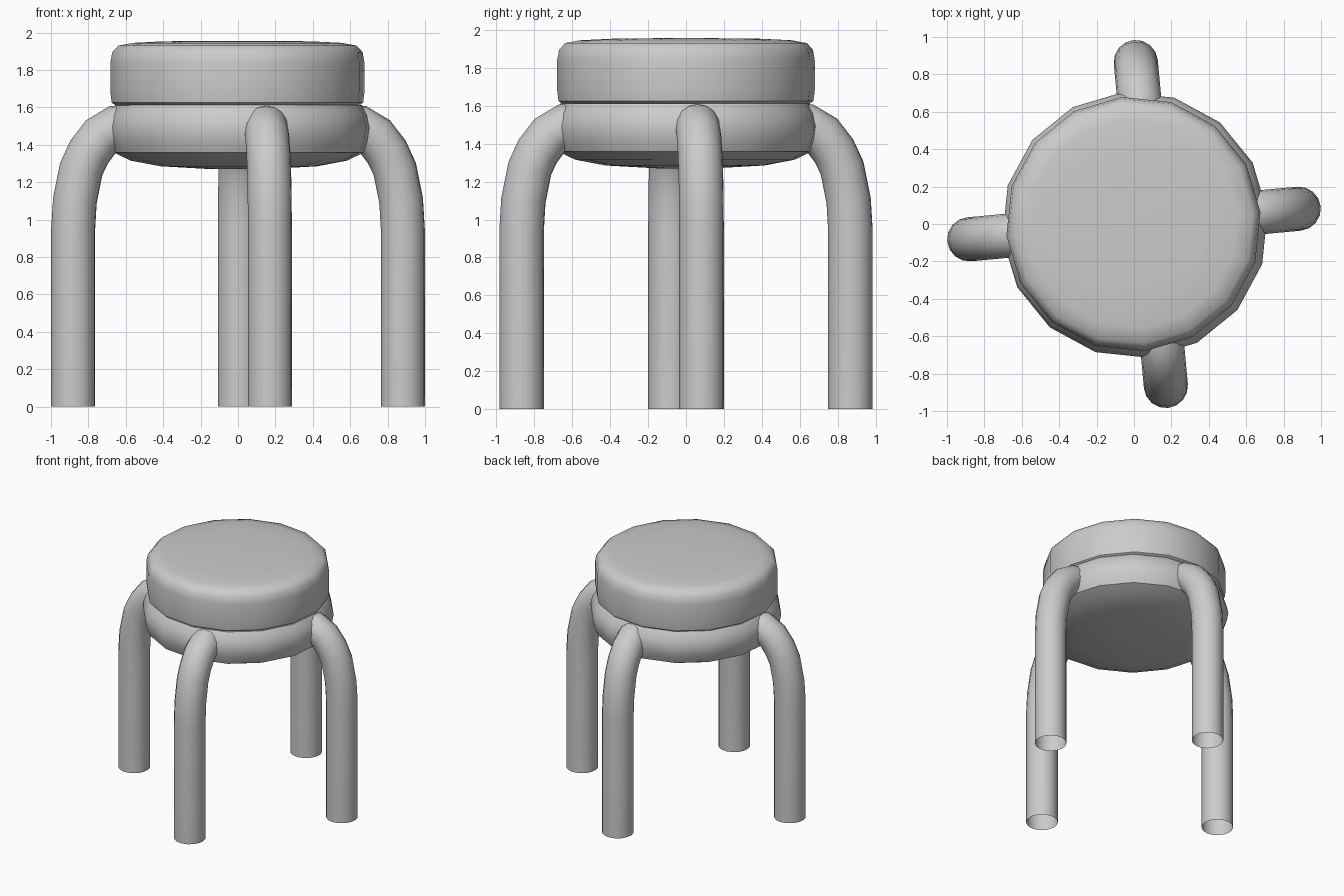
import bpy, bmesh
from math import sin, cos, pi, radians
from mathutils import Vector, Matrix

cube = bpy.data.objects.get("Cube")
if cube:
    bpy.data.objects.remove(cube, do_unlink=True)

TWIST = radians(5.3)
SIDES = 16
LEG_RADIUS = 0.118

grey = bpy.data.materials.new("plain_grey")
grey.use_nodes = True
COLOUR = (0.6, 0.6, 0.6, 1)
grey.diffuse_color = COLOUR
grey.node_tree.nodes["Principled BSDF"].inputs["Base Color"].default_value = COLOUR


def skin(name, rings, location=(0, 0, 0), turn=0.0, close_ends=False):
    """Join rings of points into a smooth-shaded surface."""
    bm = bmesh.new()
    loops = [[bm.verts.new(p) for p in ring] for ring in rings]
    for a, b in zip(loops, loops[1:]):
        for i in range(SIDES):
            j = (i + 1) % SIDES
            bm.faces.new((a[i], a[j], b[j], b[i]))
    if close_ends:
        bm.faces.new(loops[0][::-1])
        bm.faces.new(loops[-1])
    bmesh.ops.recalc_face_normals(bm, faces=bm.faces)
    mesh = bpy.data.meshes.new(name)
    bm.to_mesh(mesh)
    bm.free()
    mesh.materials.append(grey)
    obj = bpy.data.objects.new(name, mesh)
    bpy.context.collection.objects.link(obj)
    obj.matrix_world = Matrix.Translation(location) @ Matrix.Rotation(turn, 4, "Z")
    bpy.ops.object.select_all(action="DESELECT")
    obj.select_set(True)
    bpy.context.view_layer.objects.active = obj
    bpy.ops.object.shade_smooth_by_angle(angle=radians(40))
    return obj


def disc(name, profile, location):
    """Lathe a (radius, height) profile."""
    angles = [2 * pi * i / SIDES for i in range(SIDES)]
    rings = [[(r * cos(a), r * sin(a), z) for a in angles] for r, z in profile]
    return skin(name, rings, location, TWIST, close_ends=True)


def leg(name, path, location, turn):
    """Sweep an open tube along a path of (distance, height) points."""
    points = [Vector((x, 0, z)) for x, z in path]
    side = Vector((0, 1, 0))
    rings = []
    for i, p in enumerate(points):
        ahead = points[min(i + 1, len(points) - 1)]
        behind = points[max(i - 1, 0)]
        normal = (ahead - behind).normalized().cross(side)
        rings.append([p + LEG_RADIUS * (cos(2 * pi * k / SIDES) * normal
                                        + sin(2 * pi * k / SIDES) * side)
                      for k in range(SIDES)])
    return skin(name, rings, location, turn)


# Padded seat with a soft upper rim
disc("seat_cushion",
     [(0.655, 1.61), (0.675, 1.625), (0.682, 1.68), (0.682, 1.84),
      (0.672, 1.895), (0.64, 1.93), (0.56, 1.945), (0.4, 1.953), (0.15, 1.956)],
     (-0.003, 0, 0))

# Rounded frame under the seat
disc("seat_frame",
     [(0.15, 1.27), (0.42, 1.285), (0.58, 1.315), (0.675, 1.36), (0.7, 1.42),
      (0.712, 1.49), (0.695, 1.56), (0.66, 1.612)],
     (0.005, -0.005, 0))

# Four bent tube legs; the front and back pair sits off centre
LEG_PATH = [(0.885, 0), (0.885, 0.95), (0.876, 1.1), (0.842, 1.27),
            (0.80, 1.36), (0.735, 1.445), (0.66, 1.492), (0.52, 1.5)]
for i, name in enumerate(["left_leg", "back_leg", "right_leg", "front_leg"]):
    shift = 0.09 if i % 2 else 0
    path = [(x - 0.015 * (i % 2), z) for x, z in LEG_PATH]
    leg(name, path, (shift, 0, 0), TWIST + i * pi / 2)
